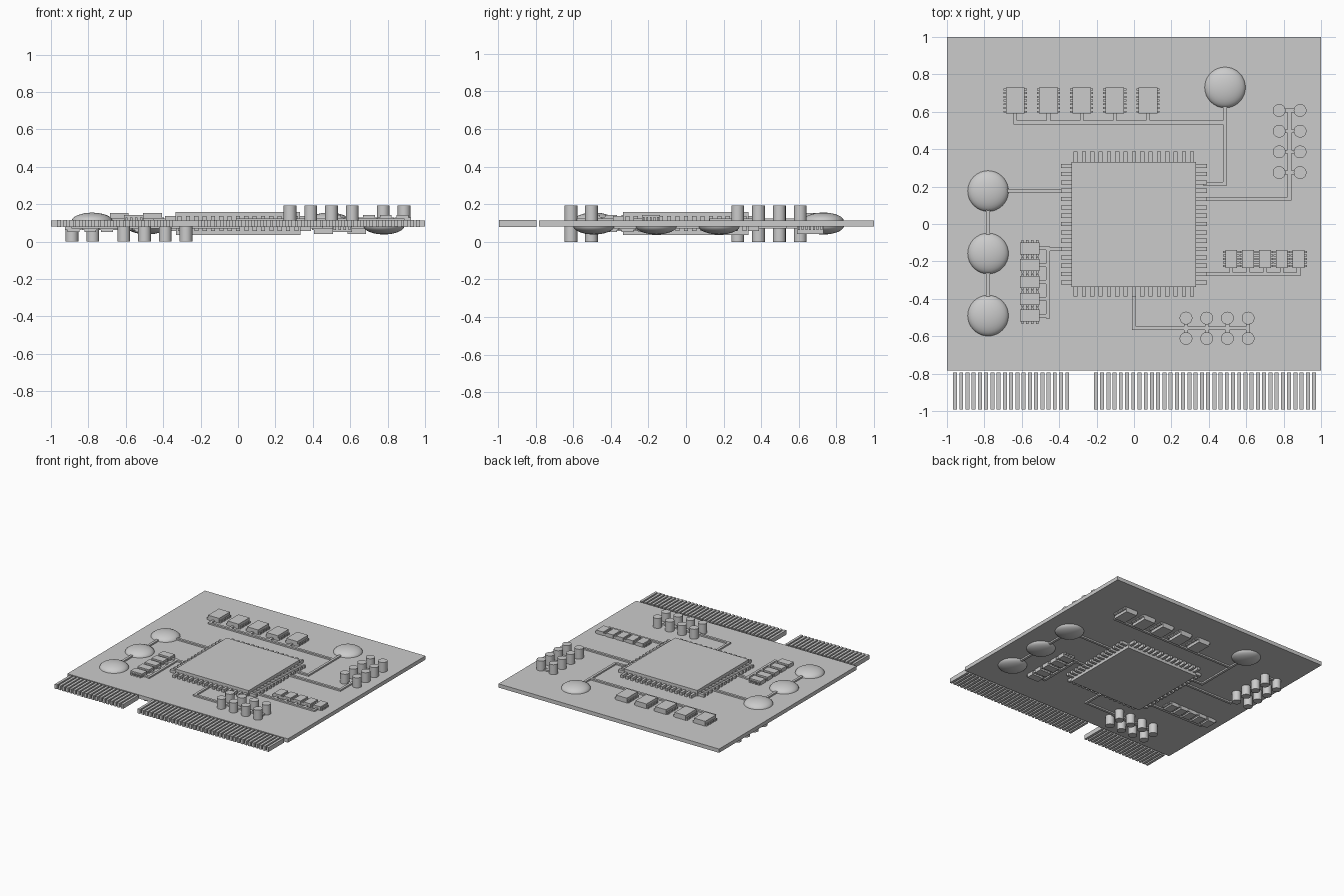
import bpy, bmesh, math
from mathutils import Matrix, Vector

if "Cube" in bpy.data.objects:
    bpy.data.objects.remove(bpy.data.objects["Cube"])

MID = 0.097       # height of the board's middle plane
TOP = 0.0155      # board half thickness
TRACE_W = 0.02

grey = bpy.data.materials.new("plain grey")
grey.use_nodes = True
grey.diffuse_color = (0.6, 0.6, 0.6, 1)
grey.node_tree.nodes["Principled BSDF"].inputs["Base Color"].default_value = (0.6, 0.6, 0.6, 1)


def box(bm, x0, x1, y0, y1, z0, z1):
    size = Matrix.Diagonal((abs(x1 - x0), abs(y1 - y0), z1 - z0, 1))
    place = Matrix.Translation(((x0 + x1) / 2, (y0 + y1) / 2, (z0 + z1) / 2))
    bmesh.ops.create_cube(bm, size=1, matrix=place @ size)


def finish(bm, name, flip=False, smooth=False):
    """Turn the mesh into an object; flip puts it under the board."""
    if flip:
        bmesh.ops.transform(bm, matrix=Matrix.Rotation(math.pi, 4, 'Y'), verts=bm.verts)
    mesh = bpy.data.meshes.new(name)
    bm.to_mesh(mesh)
    bm.free()
    mesh.materials.append(grey)
    obj = bpy.data.objects.new(name, mesh)
    obj.location.z = MID
    bpy.context.collection.objects.link(obj)
    if smooth:
        bpy.ops.object.select_all(action='DESELECT')
        obj.select_set(True)
        bpy.context.view_layer.objects.active = obj
        bpy.ops.object.shade_smooth_by_angle(angle=math.radians(40))
    return obj


def trace(bm, *points):
    """Raised copper track along axis-aligned points."""
    h = TRACE_W / 2
    for (ax, ay), (bx, by) in zip(points, points[1:]):
        box(bm, min(ax, bx) - h, max(ax, bx) + h, min(ay, by) - h, max(ay, by) + h, 0.01, TOP + 0.012)


def small_chip(bm, x, y, w, d, top, legs, along_x):
    """Chip body with rows of tiny legs on two opposite sides."""
    box(bm, x - w / 2, x + w / 2, y - d / 2, y + d / 2, 0.01, top)
    span = d if along_x else w
    for i in range(legs):
        t = span * ((i + 0.5) / legs - 0.5)
        for s in (-1, 1):
            if along_x:
                cx, cy, hx, hy = x + s * w / 2, y + t, 0.012, span / legs / 4
            else:
                cx, cy, hx, hy = x + t, y + s * d / 2, span / legs / 4, 0.012
            box(bm, cx - hx, cx + hx, cy - hy, cy + hy, 0.01, TOP + 0.018)


# Board
bm = bmesh.new()
box(bm, -1, 1, -0.782, 1, -TOP, TOP)
finish(bm, "board")

# Edge contacts, in two groups with a key gap
bm = bmesh.new()
for start, count in ((-0.957, 19), (-0.204, 36)):
    for i in range(count):
        x = start + i / 30
        box(bm, x - 0.0105, x + 0.0105, -0.993, -0.794, -0.018, 0.018)
finish(bm, "edge_contacts")

# Component positions
domes = [(-0.78, 0.176), (-0.78, -0.158), (-0.78, -0.49), (0.487, 0.73)]
back_x = [-0.635 + 0.1775 * i for i in range(5)]
left_y = [-0.13 - 0.09 * i for i in range(5)]
right_x = [0.52 + 0.09 * i for i in range(5)]
post_y = [0.275 + 0.1107 * i for i in range(4)]
post_x = [0.278 + 0.1107 * i for i in range(4)]

for flip, side in ((False, "upper"), (True, "lower")):
    # Main processor and its pins
    bm = bmesh.new()
    box(bm, -0.334, 0.332, -0.336, 0.331, 0.01, 0.062)
    finish(bm, side + "_processor", flip)
    bm = bmesh.new()
    for i in range(15):
        t = -0.312 + 0.0445 * i
        for s in (-1, 1):
            box(bm, t - 0.011, t + 0.011, s * 0.32, s * 0.387, 0.01, 0.039)
            box(bm, s * 0.32, s * 0.389, t - 0.011, t + 0.011, 0.01, 0.039)
    finish(bm, side + "_processor_pins", flip)

    # Flattened domes
    bm = bmesh.new()
    for x, y in domes:
        m = Matrix.Translation((x, y, 0.012)) @ Matrix.Diagonal((1, 1, 0.42, 1))
        new = bmesh.ops.create_uvsphere(bm, u_segments=32, v_segments=16, radius=0.11, matrix=m)["verts"]
        bmesh.ops.delete(bm, geom=[v for v in new if v.co.z < 0.011], context='VERTS')
    finish(bm, side + "_domes", flip, True)

    # Small chips in three rows
    bm = bmesh.new()
    for x in back_x:
        small_chip(bm, x, 0.66, 0.1, 0.14, 0.055, 7, True)
    finish(bm, side + "_back_chips", flip)
    bm = bmesh.new()
    for y in left_y:
        small_chip(bm, -0.557, y, 0.104, 0.064, 0.045, 4, False)
    finish(bm, side + "_left_chips", flip)
    bm = bmesh.new()
    for x in right_x:
        small_chip(bm, x, -0.187, 0.064, 0.095, 0.045, 5, True)
    finish(bm, side + "_right_chips", flip)

    # Upright capacitor posts in two double rows
    bm = bmesh.new()
    spots = [(x, y) for x in (0.776, 0.888) for y in post_y]
    spots += [(x, y) for x in post_x for y in (-0.503, -0.612)]
    for x, y in spots:
        bmesh.ops.create_cone(bm, cap_ends=True, segments=32, radius1=0.034, radius2=0.034,
                              depth=MID - 0.01, matrix=Matrix.Translation((x, y, (MID + 0.01) / 2)))
    finish(bm, side + "_capacitor_posts", flip, True)

    # Copper traces
    bm = bmesh.new()
    trace(bm, (-0.78, 0.176), (-0.78, -0.49))
    trace(bm, (-0.69, 0.178), (-0.38, 0.178))
    trace(bm, (0.487, 0.64), (0.487, 0.215), (0.38, 0.215))
    trace(bm, (back_x[0], 0.543), (0.487, 0.543))
    for x in back_x:
        trace(bm, (x, 0.543), (x, 0.6))
    trace(bm, (-0.38, -0.135), (-0.46, -0.135), (-0.46, -0.495))
    for y in left_y:
        trace(bm, (-0.46, y), (-0.51, y))
    trace(bm, (0.38, -0.268), (right_x[-1], -0.268))
    for x in right_x:
        trace(bm, (x, -0.268), (x, -0.23))
    trace(bm, (0.38, 0.135), (0.832, 0.135), (0.832, post_y[-1]))
    for y in post_y:
        trace(bm, (0.776, y), (0.888, y))
    trace(bm, (0, -0.37), (0, -0.558), (post_x[-1], -0.558))
    for x in post_x:
        trace(bm, (x, -0.503), (x, -0.612))
    finish(bm, side + "_traces", flip)
